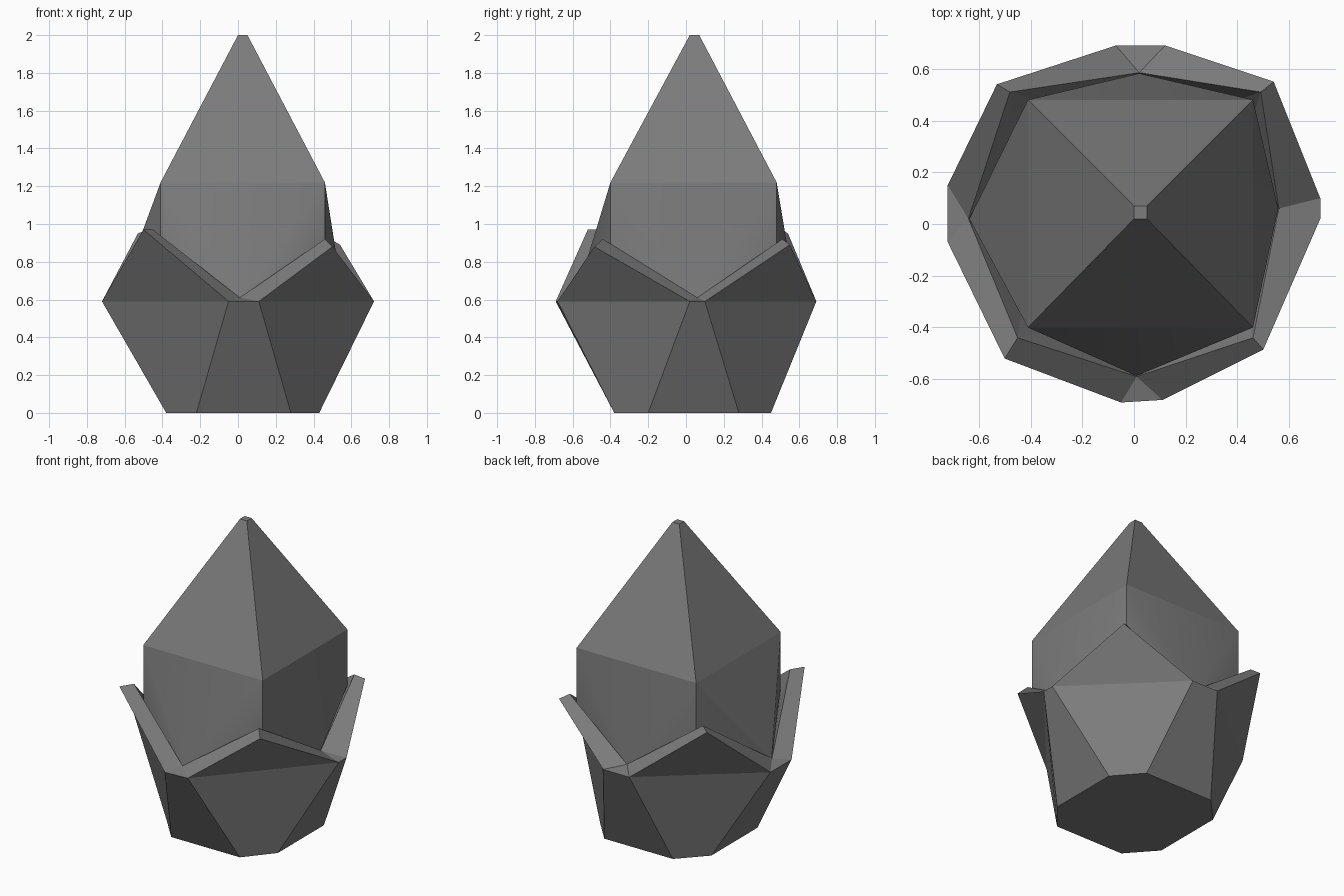
import bpy
import math

if "Cube" in bpy.data.objects:
    bpy.data.objects.remove(bpy.data.objects["Cube"])

# Dark grey finish shared by both parts
dark = bpy.data.materials.new("dark_grey")
dark.diffuse_color = (.2, .2, .2, 1)
dark.use_nodes = True
dark.node_tree.nodes["Principled BSDF"].inputs["Base Color"].default_value = dark.diffuse_color


def make_mesh(name, verts, faces):
    mesh = bpy.data.meshes.new(name)
    mesh.from_pydata(verts, [], faces)
    mesh.materials.append(dark)
    obj = bpy.data.objects.new(name, mesh)
    bpy.context.collection.objects.link(obj)
    bpy.ops.object.select_all(action='DESELECT')
    bpy.context.view_layer.objects.active = obj
    obj.select_set(True)
    bpy.ops.object.mode_set(mode='EDIT')
    bpy.ops.mesh.select_all(action='SELECT')
    bpy.ops.mesh.normals_make_consistent(inside=False)
    bpy.ops.object.mode_set(mode='OBJECT')
    return obj


# Four sides in the order front, right, back, left; peak i follows side i.
base = [(-.22, -.38), (.28, -.38), (.43, -.20), (.43, .28),
        (.28, .45), (-.22, .45), (-.38, .28), (-.38, -.20)]
notch = [(-.05, -.69), (.11, -.68), (.72, .02), (.72, .10),
         (.12, .69), (-.07, .69), (-.72, .15), (-.72, -.07)]
peak = [(.50, -.485, .88), (.54, .55, .89), (-.53, .54, .95), (-.50, -.52, .97)]
inner_notch = [(.01, -.59), (.56, .06), (.02, .585), (-.64, .02)]
inner_peak = [(.46, -.44, .92), (.49, .51, .92), (-.48, .51, .97), (-.45, -.44, .97)]

# Faceted cup with a notched rim and a thick wall
verts = ([(x, y, 0) for x, y in base] + [(x, y, .59) for x, y in notch] + peak
         + [(x, y, .61) for x, y in inner_notch] + inner_peak
         + [(x * .6, y * .6, .1) for x, y in inner_notch])
B, N, P, IN, IP, F = 0, 8, 16, 20, 24, 28
faces = [tuple(range(8)), (F, F + 1, F + 2, F + 3)]
for i in range(4):
    a, b, c = 2 * i, 2 * i + 1, (2 * i + 2) % 8
    j = (i + 1) % 4
    faces += [(B + a, B + b, N + b, N + a),      # side panel
              (B + b, B + c, N + c, N + b),      # corner panel
              (N + b, N + c, P + i),             # corner point
              (N + a, N + b, IN + i),            # rim
              (N + b, P + i, IP + i, IN + i),
              (P + i, N + c, IN + j, IP + i),
              (IN + i, IP + i, F + i),           # inner wall
              (IP + i, IN + j, F + j),
              (IP + i, F + j, F + i)]
make_mesh("cup", verts, faces)

# Pointed bud: small square tip, square shoulder, diamond-shaped lower body
square = [(.46, -.40), (.46, .48), (-.41, .48), (-.41, -.40)]
tip = [(.05, .02), (.05, .07), (0, .07), (0, .02)]
verts = ([(x, y, 2) for x, y in tip] + [(x, y, 1.22) for x, y in square]
         + [(x, y, .85) for x, y in square]
         + [(x * .995, y * .995, .605) for x, y in inner_notch]
         + [(x * .5, y * .5, .2) for x, y in inner_notch])
faces = [(0, 1, 2, 3), (16, 17, 18, 19)]
for i in range(4):
    h = (i - 1) % 4
    j = (i + 1) % 4
    faces += [(h, i, 4 + i, 4 + h),              # spire
              (4 + h, 4 + i, 12 + i),            # body side
              (4 + i, 8 + i, 12 + i),
              (4 + h, 12 + i, 8 + h),
              (8 + i, 16 + i, 12 + i),           # hidden underside
              (8 + i, 12 + j, 16 + j),
              (8 + i, 16 + j, 16 + i)]
bud = make_mesh("bud", verts, faces)

# Soften only the shallow folds within each body side
bpy.ops.object.shade_smooth_by_angle(angle=math.radians(32))
for k, poly in enumerate(bud.data.polygons):
    poly.use_smooth = k > 1 and (k - 2) % 7 in (1, 2, 3)
